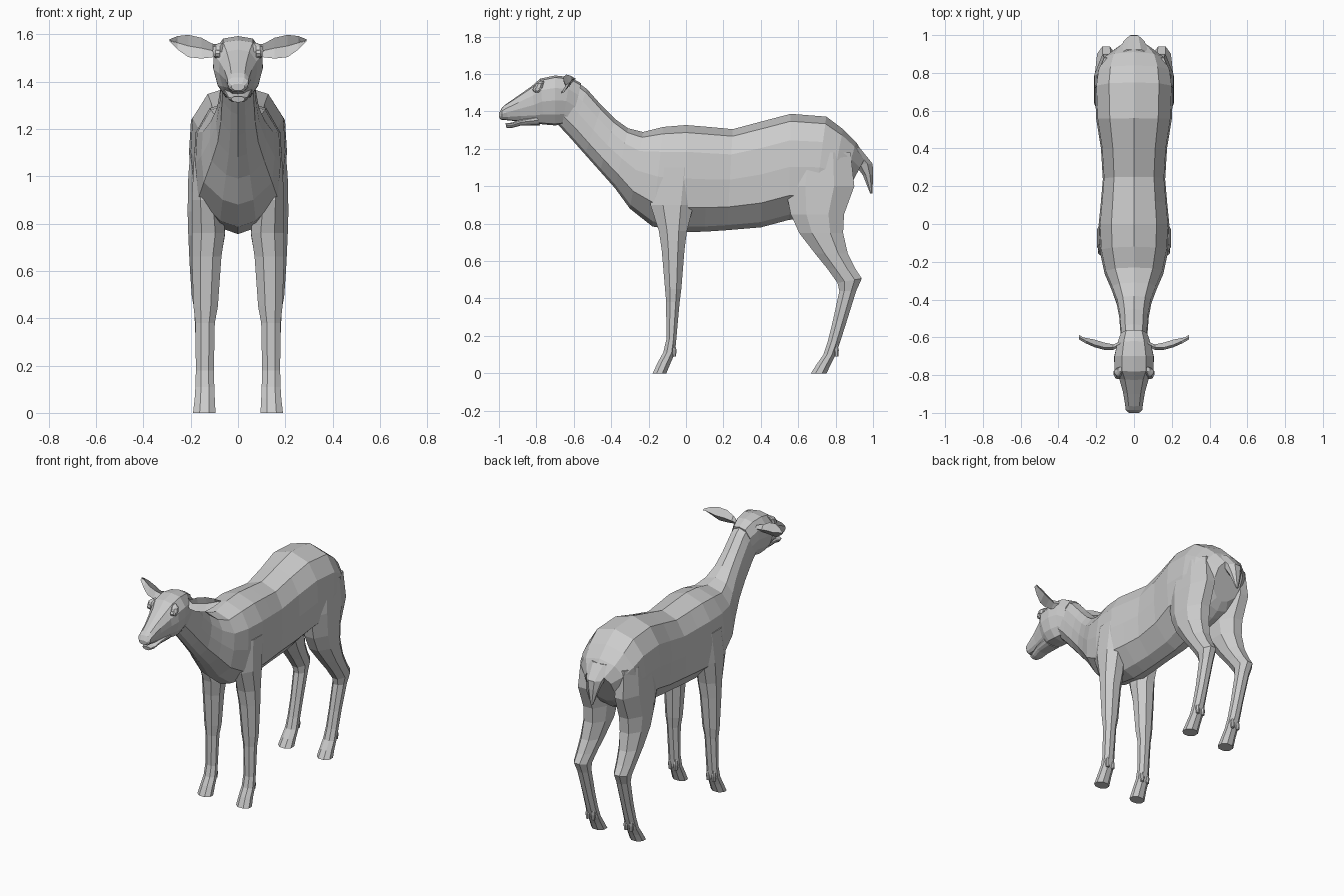
import bpy, bmesh, math

grey = bpy.data.materials.new("warm_grey")
grey.diffuse_color = (0.6, 0.6, 0.6, 1)


def loft(name, rings, mirror=False):
    """Skin a list of closed rings, cap both ends, optionally mirror across x."""
    bm = bmesh.new()
    rows = [[bm.verts.new(p) for p in r] for r in rings]
    n = len(rows[0])
    for a, b in zip(rows, rows[1:]):
        for i in range(n):
            j = (i + 1) % n
            bm.faces.new((a[i], a[j], b[j], b[i]))
    bm.faces.new(rows[0])
    bm.faces.new(rows[-1])
    bmesh.ops.recalc_face_normals(bm, faces=bm.faces)
    me = bpy.data.meshes.new(name)
    bm.to_mesh(me)
    bm.free()
    me.materials.append(grey)
    ob = bpy.data.objects.new(name, me)
    bpy.context.collection.objects.link(ob)
    if mirror:
        ob.modifiers.new("mirror", 'MIRROR')
    return ob


def spine_ring(yt, zt, yb, zb, w, section):
    """Symmetric ring between a top and a bottom point; section = (fraction down, width)."""
    right = [(w * k, yt + (yb - yt) * f, zt + (zb - zt) * f) for f, k in section]
    left = [(-x, y, z) for x, y, z in reversed(right) if x > 1e-6]
    return right + left


def leg_ring(z, y0, y1, x0, x1, slope=0.0):
    """Eight sided horizontal ring filling a rectangle; slope tilts it along y."""
    pts = []
    for i in range(8):
        a = math.radians(22.5 + 45 * i)
        c, s = math.cos(a) / 0.924, math.sin(a) / 0.924
        pts.append(((x0 + x1) / 2 + c * (x1 - x0) / 2,
                    (y0 + y1) / 2 + s * (y1 - y0) / 2, z + slope * s))
    return pts


# Torso and neck
trunk = [(0, 0), (.07, .64), (.25, .96), (.5, 1), (.77, .93), (.95, .42), (1, 0)]
loft("body", [spine_ring(*r, trunk) for r in [
    (-.60, 1.57, -.69, 1.335, .070),
    (-.53, 1.52, -.62, 1.26, .072),
    (-.45, 1.43, -.54, 1.17, .078),
    (-.38, 1.36, -.46, 1.08, .092),
    (-.31, 1.31, -.38, .99, .120),
    (-.23, 1.29, -.30, .88, .155),
    (-.12, 1.317, -.18, .785, .180),
    (0, 1.327, 0, .755, .187),
    (.12, 1.317, .10, .757, .176),
    (.25, 1.305, .22, .765, .165),
    (.40, 1.345, .40, .78, .175),
    (.56, 1.387, .55, .82, .200),
    (.75, 1.372, .68, .83, .207),
    (.84, 1.305, .75, .85, .195),
    (.91, 1.235, .80, .88, .165),
    (.96, 1.155, .84, .93, .100)]])

# Head with upper muzzle
skull = [(0, 0), (.04, .6), (.25, .98), (.5, 1), (.78, .82), (.97, .5), (1, 0)]
loft("head", [spine_ring(*r, skull) for r in [
    (-.56, 1.55, -.62, 1.30, .070),
    (-.62, 1.583, -.66, 1.33, .090),
    (-.70, 1.592, -.70, 1.325, .105),
    (-.78, 1.575, -.76, 1.33, .104),
    (-.825, 1.535, -.80, 1.335, .080),
    (-.90, 1.482, -.88, 1.345, .058),
    (-.965, 1.437, -.95, 1.352, .047),
    (-.985, 1.418, -.985, 1.355, .044),
    (-1.0, 1.39, -.998, 1.362, .028)]])

# Lower jaw, slightly open
loft("lower_jaw", [spine_ring(*r, skull) for r in [
    (-.80, 1.38, -.78, 1.325, .060),
    (-.88, 1.36, -.88, 1.325, .050),
    (-.93, 1.34, -.93, 1.312, .040),
    (-.965, 1.337, -.96, 1.312, .028)]])

# Eyes, nostrils and brow ridges
loft("eye", [[(x, -.795 + r * math.cos(a), 1.518 + .75 * r * math.sin(a))
              for a in (math.tau * i / 8 for i in range(8))]
             for x, r in ((.075, .026), (.096, .024), (.104, .012))], True)
loft("brow", [leg_ring(z, y - h, y + h, x - h, x + h) for z, y, x, h in (
    (1.525, -.79, .086, .022), (1.548, -.782, .084, .02), (1.562, -.77, .072, .012))], True)
loft("nostril", [leg_ring(z, y - h, y + h, x - .01, x + .01) for z, y, x, h in (
    (1.375, -.982, .028, .014), (1.398, -.975, .032, .014), (1.418, -.962, .028, .008))], True)

# Cupped ears: top edge, inner hollow, lower edge, back shell
ears = [(.075, 1.555, 1.515, -.635), (.11, 1.56, 1.502, -.655), (.155, 1.585, 1.497, -.655),
        (.21, 1.597, 1.503, -.64), (.255, 1.592, 1.535, -.62), (.29, 1.578, 1.57, -.60)]
loft("ear", [[(x, y, zt), (x, y + .012, (zt + zb) / 2), (x, y - .012, zb),
              (x, y + .3 * (zt - zb), (zt + zb) / 2)] for x, zt, zb, y in ears], True)

# Front legs
loft("front_leg", [leg_ring(*r) for r in [
    (1.10, -.17, .06, .08, .185),
    (.90, -.19, .04, .07, .195),
    (.76, -.145, .005, .055, .195),
    (.66, -.13, -.008, .07, .195),
    (.45, -.112, -.025, .085, .188),
    (.38, -.106, -.034, .098, .18),
    (.18, -.105, -.052, .102, .178),
    (.11, -.122, -.058, .10, .18),
    (.06, -.15, -.08, .098, .183),
    (0, -.178, -.105, .095, .19)]], True)

# Hind legs with thigh and hock
loft("hind_leg", [leg_ring(*r) for r in [
    (1.18, .56, .88, .07, .195),
    (1.00, .53, .90, .06, .21),
    (.85, .56, .845, .05, .213),
    (.75, .605, .84, .055, .21),
    (.64, .69, .865, .075, .205),
    (.56, .755, .905, .09, .20),
    (.495, .81, .94, .10, .195, .012),
    (.44, .82, .91, .103, .185),
    (.28, .785, .86, .105, .178),
    (.17, .758, .825, .104, .178),
    (.10, .735, .80, .10, .18),
    (.05, .70, .775, .098, .184),
    (0, .668, .752, .095, .19)]], True)

# Dewclaws behind each foot
for name, y in (("front_dewclaw", -.063), ("hind_dewclaw", .805)):
    for side, x in (("inner", .12), ("outer", .16)):
        loft(name + "_" + side, [leg_ring(z, y + d - h, y + d + h, x - h, x + h) for z, d, h in (
            (.16, -.004, .008), (.125, -.002, .014), (.09, .0, .010))], True)

# Tail
loft("tail", [leg_ring(*r) for r in [
    (1.21, .82, .925, -.09, .09),
    (1.12, .90, .998, -.055, .055),
    (1.06, .945, 1.0, -.038, .038),
    (.96, .985, .997, -.008, .008)]])
